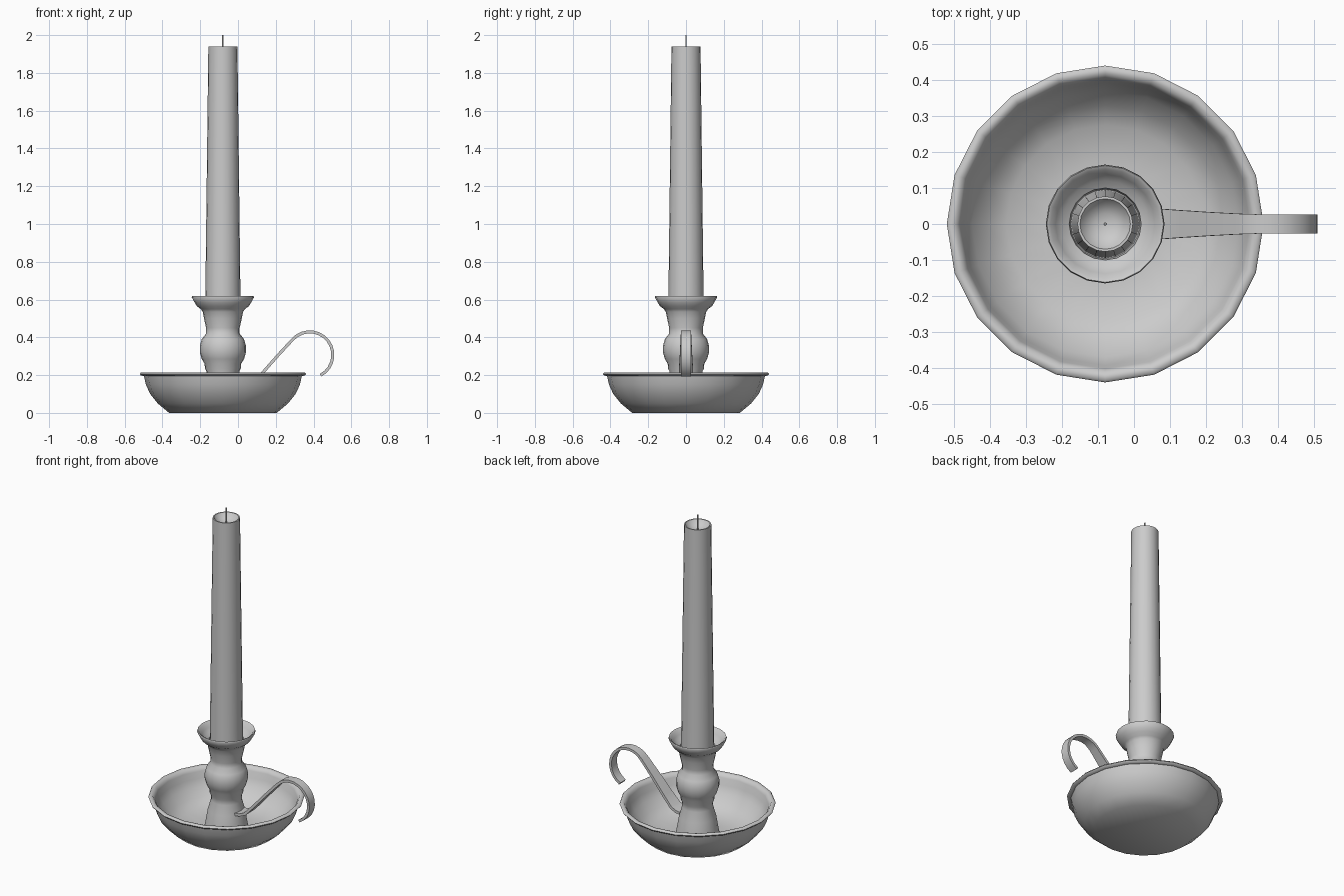
import bpy, bmesh
from math import sin, cos, pi, radians

if "Cube" in bpy.data.objects:
    bpy.data.objects.remove(bpy.data.objects["Cube"])

AXIS_X = -0.08


def finish(bm, name, angle):
    bmesh.ops.recalc_face_normals(bm, faces=bm.faces[:])
    mesh = bpy.data.meshes.new(name)
    bm.to_mesh(mesh)
    bm.free()
    ob = bpy.data.objects.new(name, mesh)
    bpy.context.collection.objects.link(ob)
    bpy.ops.object.select_all(action='DESELECT')
    ob.select_set(True)
    bpy.context.view_layer.objects.active = ob
    bpy.ops.object.shade_smooth_by_angle(angle=radians(angle))
    return ob


def lathe(name, profile, sides=20, angle=50):
    """Revolve (radius, z) points about the candle axis; radius 0 is a pole."""
    bm = bmesh.new()
    rings = []
    for r, z in profile:
        n = 1 if r == 0 else sides
        rings.append([bm.verts.new((AXIS_X + r * cos(2 * pi * i / sides),
                                    r * sin(2 * pi * i / sides), z)) for i in range(n)])
    for a, b in zip(rings, rings[1:]):
        for i in range(sides):
            j = (i + 1) % sides
            quad = [a[i % len(a)], a[j % len(a)], b[j % len(b)], b[i % len(b)]]
            bm.faces.new(list(dict.fromkeys(quad)))
    return finish(bm, name, angle)


# Dish: outer wall, rolled rim, inner wall and floor
lathe("dish", [(0, 0), (0.285, 0), (0.345, 0.05), (0.385, 0.10), (0.408, 0.15),
               (0.418, 0.195), (0.434, 0.198), (0.44, 0.206), (0.434, 0.214),
               (0.415, 0.212), (0.402, 0.19), (0.393, 0.15), (0.37, 0.11),
               (0.33, 0.065), (0.275, 0.025), (0.15, 0.02), (0, 0.02)], angle=65)

# Turned candle holder with a hollow cup
lathe("candle_holder", [(0, 0.015), (0.125, 0.015), (0.115, 0.07), (0.105, 0.13),
                        (0.088, 0.19), (0.087, 0.22), (0.095, 0.235), (0.097, 0.26),
                        (0.112, 0.285), (0.122, 0.32), (0.122, 0.355), (0.112, 0.39),
                        (0.089, 0.42), (0.089, 0.45), (0.100, 0.50), (0.107, 0.535),
                        (0.117, 0.55), (0.138, 0.565), (0.150, 0.585), (0.165, 0.612),
                        (0.162, 0.62), (0.152, 0.615), (0.138, 0.59), (0.120, 0.572),
                        (0.100, 0.56), (0.096, 0.53), (0, 0.53)])

# Tapered candle with a hollowed top
lathe("candle", [(0, 0.535), (0.094, 0.535), (0.077, 1.94), (0.070, 1.94),
                 (0.055, 1.918), (0.03, 1.905), (0, 1.90)], angle=40)

# Wick
lathe("wick", [(0, 1.89), (0.005, 1.89), (0.004, 2.0), (0, 2.0)], sides=6)

# Handle: flat strap that leaves the stem, rises and curls over
path = [(0.0, 0.135), (0.04, 0.138), (0.075, 0.153), (0.13, 0.212), (0.21, 0.303)]
for k in range(15):
    t = radians(138 - 200 * k / 14)
    path.append((0.38 + 0.122 * cos(t), 0.307 + 0.122 * sin(t)))
bm = bmesh.new()
sections = []
for i, (x, z) in enumerate(path):
    x0, z0 = path[max(i - 1, 0)]
    x1, z1 = path[min(i + 1, len(path) - 1)]
    length = ((x1 - x0) ** 2 + (z1 - z0) ** 2) ** 0.5
    nx, nz = -(z1 - z0) / length, (x1 - x0) / length
    half_w = 0.027 + 0.021 * max(0, 1 - x / 0.34) ** 1.3
    sections.append([bm.verts.new((x + nx * h, w, z + nz * h)) for w, h in
                     ((-half_w, -0.008), (half_w, -0.008), (half_w, 0.008), (-half_w, 0.008))])
for a, b in zip(sections, sections[1:]):
    for i in range(4):
        j = (i + 1) % 4
        bm.faces.new((a[i], a[j], b[j], b[i]))
bm.faces.new(sections[0])
bm.faces.new(sections[-1])
finish(bm, "handle", 40)
